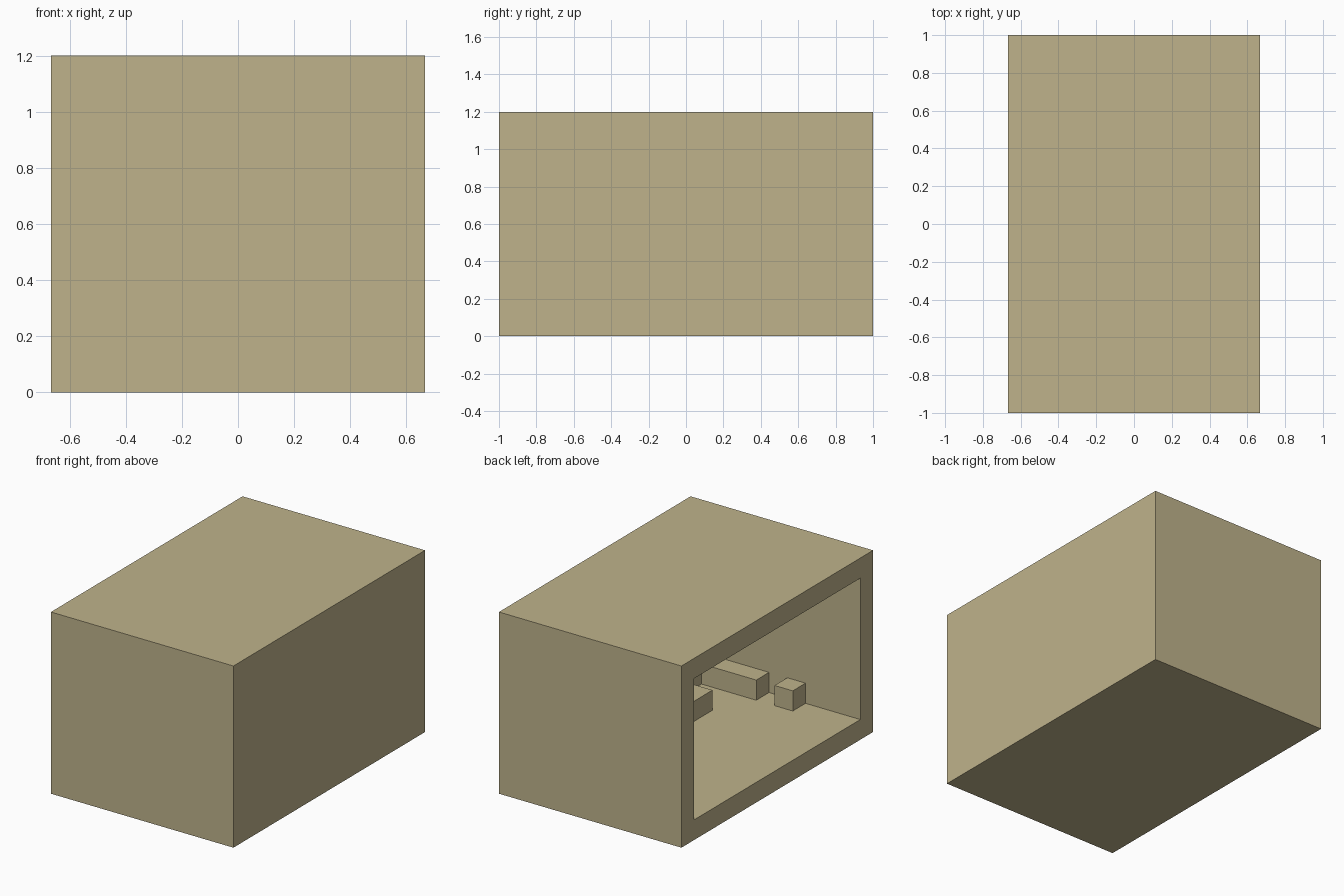
import bpy
import bmesh
from mathutils import Vector

cube = bpy.data.objects.get("Cube")
if cube:
    bpy.data.objects.remove(cube, do_unlink=True)

U = 2 / 15                       # wall thickness, the module of the whole room
SIZE = Vector((10, 15, 9)) * U   # outer size

sand = bpy.data.materials.new("sand")
sand.use_nodes = True
colour = (0.52, 0.45, 0.26, 1)
sand.diffuse_color = colour
sand.node_tree.nodes["Principled BSDF"].inputs["Base Color"].default_value = colour


def box(name, x, y, z, edit=None):
    """Box from (min, max) module ranges, measured from the open side, centre line and ground."""
    bm = bmesh.new()
    bmesh.ops.create_cube(bm, size=1)
    for v in bm.verts:
        v.co = Vector([r[0] if c < 0 else r[1] for c, r in zip(v.co, (x, y, z))]) * U
        v.co.x -= SIZE.x / 2
    if edit:
        edit(bm)
    mesh = bpy.data.meshes.new(name)
    bm.to_mesh(mesh)
    bm.free()
    mesh.materials.append(sand)
    obj = bpy.data.objects.new(name, mesh)
    bpy.context.collection.objects.link(obj)
    return obj


def hollow(bm):
    """Inset the open side and push it in, leaving the far wall."""
    bm.normal_update()
    side = min(bm.faces, key=lambda f: f.calc_center_median().x)
    bmesh.ops.inset_region(bm, faces=[side], thickness=U, use_even_offset=True)
    inner = bmesh.ops.extrude_discrete_faces(bm, faces=[side])["faces"]
    bmesh.ops.translate(bm, verts=inner[0].verts, vec=(SIZE.x - U, 0, 0))
    bmesh.ops.recalc_face_normals(bm, faces=bm.faces)


# Room open on one long side
box("room_shell", (0, 10), (-7.5, 7.5), (0, 9), hollow)

# Furniture standing on the floor
floor = (1, 2)
box("back_bench", (8, 9), (-6.5, 6.5), floor)
box("table", (6, 7), (-3.5, 3.5), floor)
for end, s in (("front", -1), ("rear", 1)):
    y = sorted((s * 5.5, s * 6.5))
    box(end + "_bench", (5, 8), y, floor)
    box(end + "_stool", (3, 4), y, floor)
